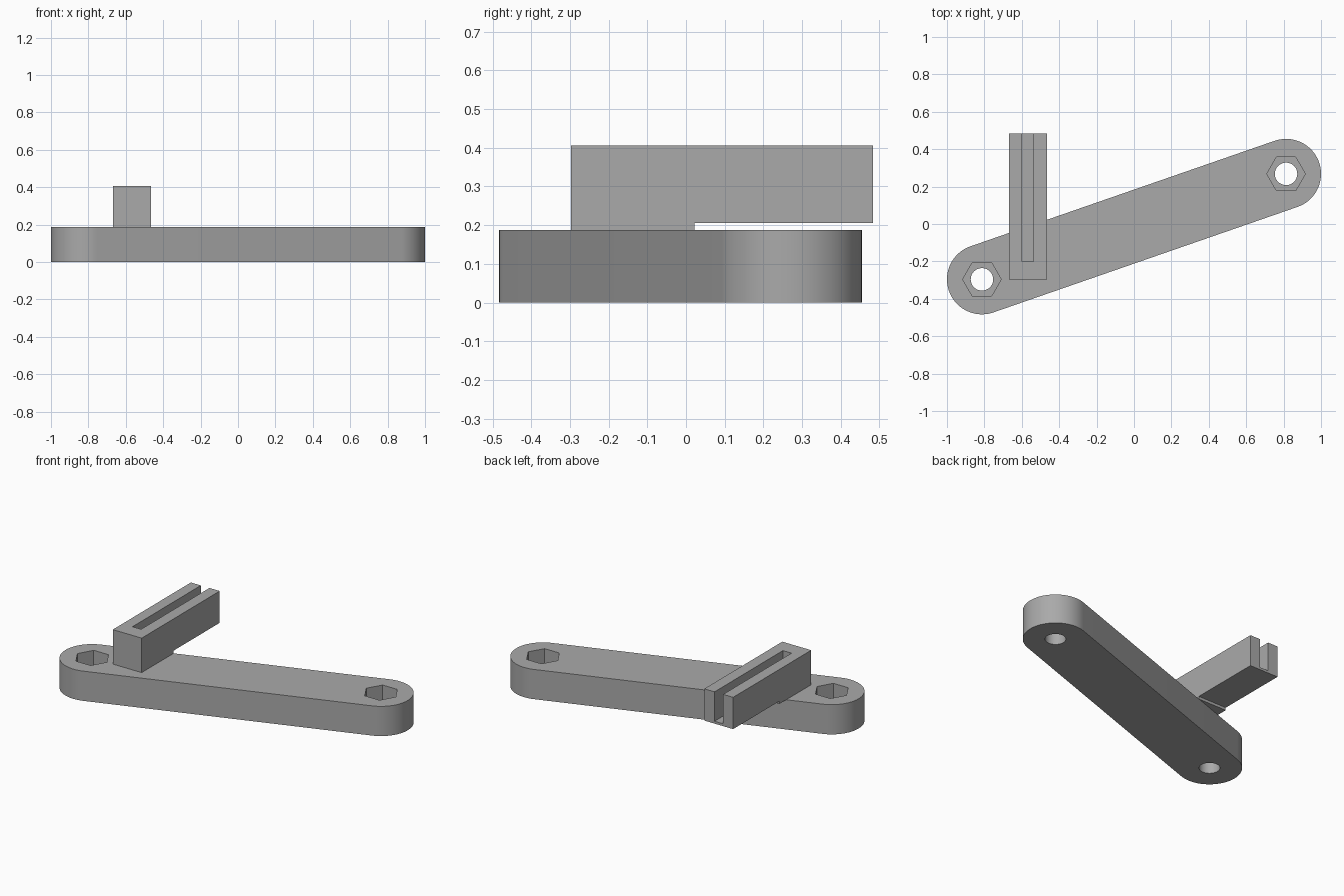
import bpy
import bmesh
from math import sin, cos, pi, atan2, radians
from mathutils import Vector

if "Cube" in bpy.data.objects:
    bpy.data.objects.remove(bpy.data.objects["Cube"])

# Single grey plastic colour
grey = bpy.data.materials.new("plain grey")
colour = (0.4, 0.4, 0.4, 1)
grey.use_nodes = True
grey.diffuse_color = colour
grey.node_tree.nodes["Principled BSDF"].inputs["Base Color"].default_value = colour


def prism(name, outline, direction):
    """Extrude a closed 3D outline along a vector."""
    bm = bmesh.new()
    face = bm.faces.new([bm.verts.new(p) for p in outline])
    ext = bmesh.ops.extrude_face_region(bm, geom=[face])
    moved = [g for g in ext["geom"] if isinstance(g, bmesh.types.BMVert)]
    bmesh.ops.translate(bm, verts=moved, vec=direction)
    bmesh.ops.recalc_face_normals(bm, faces=bm.faces)
    mesh = bpy.data.meshes.new(name)
    bm.to_mesh(mesh)
    bm.free()
    mesh.materials.append(grey)
    obj = bpy.data.objects.new(name, mesh)
    bpy.context.collection.objects.link(obj)
    return obj


def arc(centre, radius, start, sweep, steps, z):
    return [(centre.x + radius * cos(start + sweep * i / steps),
             centre.y + radius * sin(start + sweep * i / steps), z)
            for i in range(steps + 1)]


def cut(obj, cutter):
    cutter.hide_render = True
    mod = obj.modifiers.new("cut", 'BOOLEAN')
    mod.operation, mod.solver, mod.object = 'DIFFERENCE', 'EXACT', cutter
    bpy.context.view_layer.objects.active = obj
    bpy.ops.object.modifier_apply(modifier=mod.name)
    bpy.data.objects.remove(cutter)


def finish(obj):
    bpy.ops.object.select_all(action='DESELECT')
    obj.select_set(True)
    bpy.context.view_layer.objects.active = obj
    bpy.ops.object.shade_smooth_by_angle(angle=radians(30))


# Link bar: a slanted plate with two round ends
thick, end_r = 0.188, 0.187
left_end, right_end = Vector((0.813, 0.268)), Vector((-0.813, -0.296))
tilt = atan2(left_end.y - right_end.y, left_end.x - right_end.x)
outline = (arc(left_end, end_r, tilt - pi / 2, pi, 40, 0)
           + arc(right_end, end_r, tilt + pi / 2, pi, 40, 0))
bar = prism("link_bar", outline, (0, 0, thick))

# Bolt holes with hexagonal nut pockets on top
pocket_floor = 0.094
for end in (left_end, right_end):
    cut(bar, prism("bolt_cutter", arc(end, 0.06, 0, 2 * pi, 48, -0.1)[:-1], (0, 0, 0.5)))
    cut(bar, prism("nut_cutter", arc(end, 0.103, 0, 2 * pi, 6, pocket_floor)[:-1], (0, 0, 0.5)))
finish(bar)

# Slotted arm: a stepped side profile, standing on the bar
x0, x1, y0, y1 = -0.668, -0.466, -0.297, 0.483
step_y, step_z, top = 0.022, 0.205, 0.406
side = [(y0, thick), (step_y, thick), (step_y, step_z),
        (y1, step_z), (y1, top), (y0, top)]
arm = prism("slotted_arm", [(x0, y, z) for y, z in side], (x1 - x0, 0, 0))

# Slot open at the top and at the back end
slot_floor = 0.22
slot = [(-0.598, -0.2, slot_floor), (-0.538, -0.2, slot_floor),
        (-0.538, 0.6, slot_floor), (-0.598, 0.6, slot_floor)]
cut(arm, prism("slot_cutter", slot, (0, 0, 0.4)))
finish(arm)
